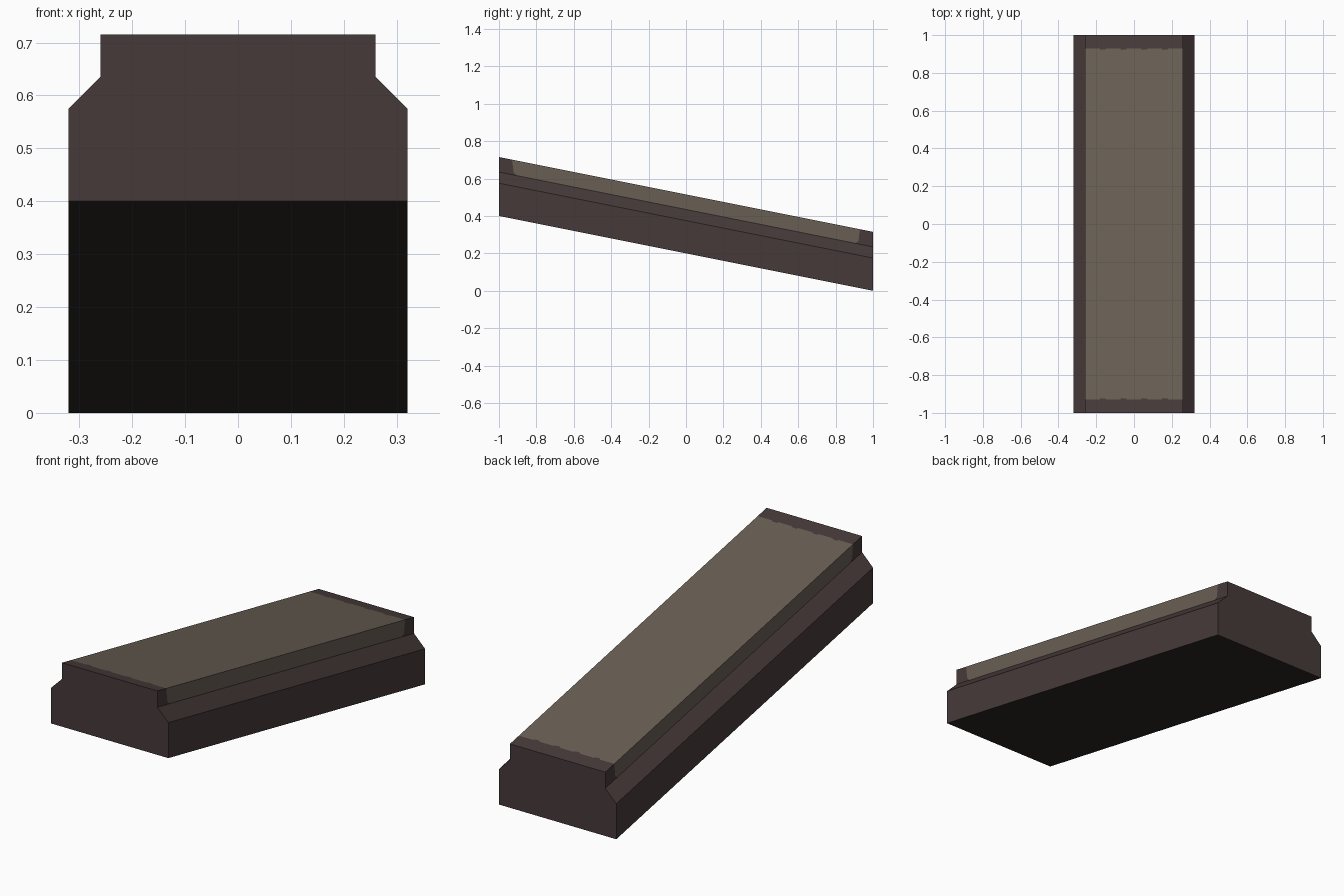
import bpy, bmesh

if "Cube" in bpy.data.objects:
    bpy.data.objects.remove(bpy.data.objects["Cube"])

def srgb(r, g, b):
    f = lambda c: c / 12.92 if c <= 0.04045 else ((c + 0.055) / 1.055) ** 2.4
    return (f(r / 255), f(g / 255), f(b / 255), 1.0)

def material(name, rgb):
    m = bpy.data.materials.new(name)
    m.diffuse_color = srgb(*rgb)
    m.use_nodes = True
    m.node_tree.nodes["Principled BSDF"].inputs["Base Color"].default_value = m.diffuse_color
    return m

BROWN, TAN, DARK = 0, 1, 2
SLOPE = 0.2          # drop per unit of y
PANEL = 0.93         # half length of the tan panel

# Cross-section (x, height, panel half length or None for plain strips)
row = [(-0.32, 0.0, None), (-0.32, 0.175, None), (-0.26, 0.235, 0.905),
       (-0.26, 0.25, 0.922), (-0.26, 0.315, PANEL)]
# Worn, slightly notched ends of the panel across the top
for cx in (-0.165, -0.055, 0.055, 0.165):
    row += [(cx - 0.017, 0.315, PANEL), (cx - 0.013, 0.315, PANEL - 0.008),
            (cx + 0.013, 0.315, PANEL - 0.006), (cx + 0.017, 0.315, PANEL)]
row += [(-x, h, p) for x, h, p in reversed(row[:5])]

bm = bmesh.new()
def vert(x, y, h):
    return bm.verts.new((x, y, h + SLOPE * (1 - y)))

def face(verts, mat):
    bm.faces.new(verts).material_index = mat

# Each column holds the verts along the length at one profile point
cols = []
for x, h, p in row:
    ys = (-1, 1) if p is None else (-1, -p, p, 1)
    cols.append([vert(x, y, h) for y in ys])

# Sloped sides, shoulders and panelled neck
for a, b in zip(cols, cols[1:]):
    if len(a) == 4 and len(b) == 4:
        for k, mat in enumerate((BROWN, TAN, BROWN)):
            face((a[k], a[k + 1], b[k + 1], b[k]), mat)
    else:
        face(a + b[::-1], BROWN)

# End caps and underside
face([c[0] for c in cols], BROWN)
face([c[-1] for c in reversed(cols)], BROWN)
face((cols[0][0], cols[-1][0], cols[-1][-1], cols[0][-1]), DARK)
bmesh.ops.recalc_face_normals(bm, faces=bm.faces)

mesh = bpy.data.meshes.new("sloped_rail")
bm.to_mesh(mesh)
bm.free()
for m in (material("dark brown stone", (71, 58, 58)),
          material("worn tan top", (105, 95, 84)),
          material("dark underside", (46, 41, 38))):
    mesh.materials.append(m)
rail = bpy.data.objects.new("sloped_rail", mesh)
bpy.context.collection.objects.link(rail)
